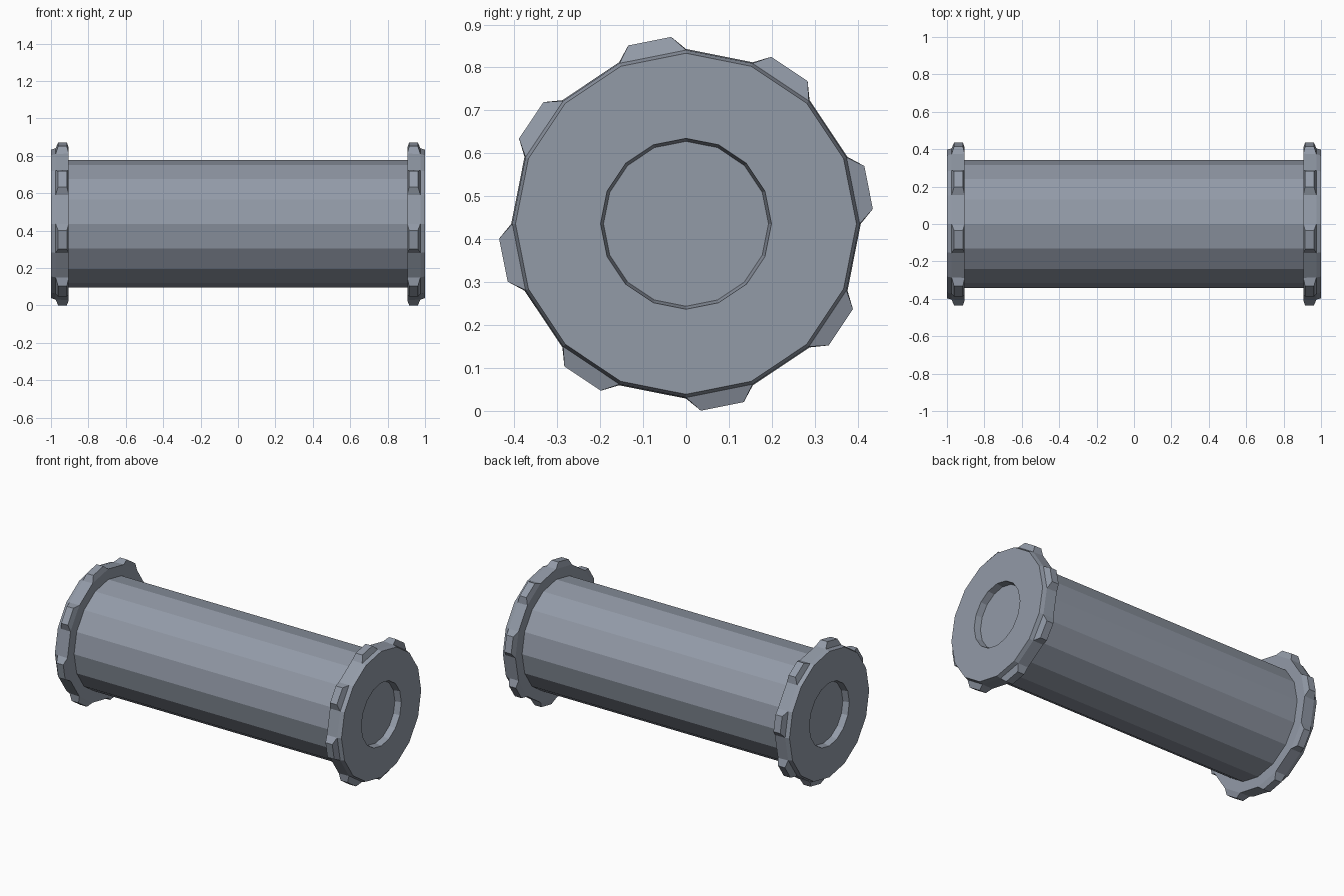
import bpy, bmesh, math
from mathutils import Vector

if "Cube" in bpy.data.objects:
    bpy.data.objects.remove(bpy.data.objects["Cube"])

SIDES = 16
CZ = 0.436

# Blue-grey metal
metal = bpy.data.materials.new("blue_grey_metal")
metal.diffuse_color = (0.29, 0.325, 0.388, 1.0)
metal.use_nodes = True
metal.node_tree.nodes["Principled BSDF"].inputs["Base Color"].default_value = metal.diffuse_color


def lathe(bm, profile, cap_end=False):
    """Revolve (x, radius) points around the x axis; return bands of faces."""
    rings = []
    for x, r in profile:
        rings.append([bm.verts.new((x, -r * math.sin(i * math.tau / SIDES),
                                    r * math.cos(i * math.tau / SIDES)))
                      for i in range(SIDES)])
    bands = []
    for a, b in zip(rings, rings[1:]):
        bands.append([bm.faces.new((a[i], a[(i + 1) % SIDES], b[(i + 1) % SIDES], b[i]))
                      for i in range(SIDES)])
    if cap_end:
        bm.faces.new(rings[-1])
    return bands


def finish(bm, name):
    bmesh.ops.recalc_face_normals(bm, faces=bm.faces[:])
    mesh = bpy.data.meshes.new(name)
    bm.to_mesh(mesh)
    bm.free()
    mesh.materials.append(metal)
    ob = bpy.data.objects.new(name, mesh)
    ob.location.z = CZ
    bpy.context.collection.objects.link(ob)
    return ob


# Main barrel
bm = bmesh.new()
lathe(bm, [(-0.905, 0.341), (0.905, 0.341)])
finish(bm, "barrel")

# End flange with recessed hub
bm = bmesh.new()
bands = lathe(bm, [(0.905, 0.341), (0.905, 0.407), (0.975, 0.4045), (1.0, 0.397),
                   (1.0, 0.199), (0.96, 0.192)], cap_end=True)

# Tapered grip teeth on every other rim face
teeth = bands[1][0::2]
out = bmesh.ops.extrude_discrete_faces(bm, faces=teeth)
for f in out["faces"]:
    c = f.calc_center_median()
    n = Vector((0, c.y, c.z)).normalized()
    t = Vector((1, 0, 0)).cross(n)
    top = n * 0.4335 + Vector((0.9385, 0, 0))
    for v in f.verts:
        d = v.co - c
        v.co = (top + t * math.copysign(0.051, d.dot(t))
                + Vector((math.copysign(0.0235, d.x), 0, 0)))

flange = finish(bm, "end_flanges")

# Mirror to the other end about x = 0
m = flange.modifiers.new("mirror", 'MIRROR')
m.use_axis = (True, False, False)
m.use_mirror_merge = False
